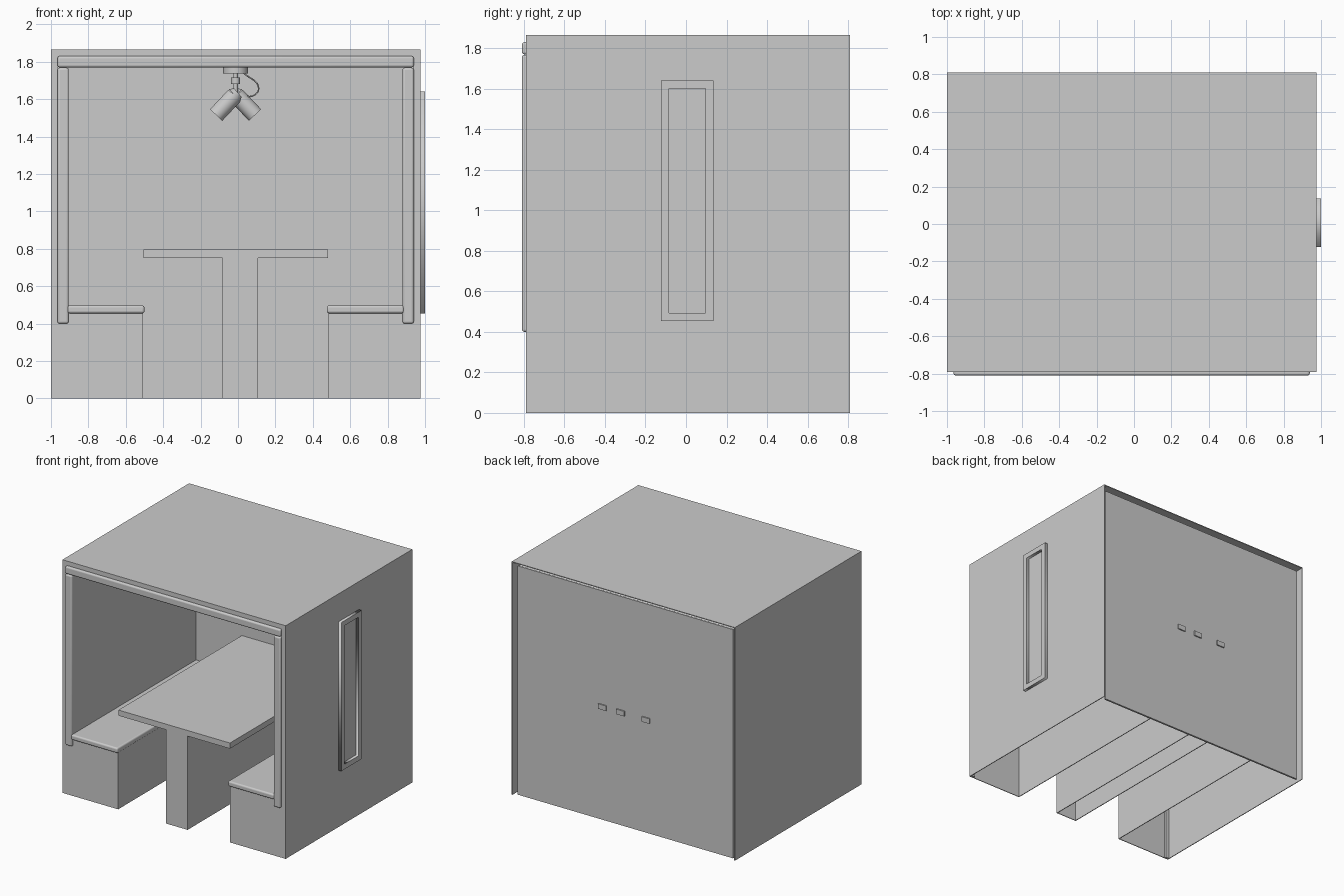
import bpy, bmesh, math
from mathutils import Vector

if "Cube" in bpy.data.objects:
    bpy.data.objects.remove(bpy.data.objects["Cube"])

CX = -0.0125                 # centre line of the booth
F, B, P = -0.79, 0.81, 0.77  # front, back edge of shell, inner face of back panel
T = 0.006                    # sheet thickness


def box(name, x, y, z, bevel=0.0):
    bm = bmesh.new()
    bmesh.ops.create_cube(bm, size=1)
    for v in bm.verts:
        v.co = [sum(r) / 2 + c * (r[1] - r[0]) for r, c in zip((x, y, z), v.co)]
    me = bpy.data.meshes.new(name)
    bm.to_mesh(me)
    bm.free()
    ob = bpy.data.objects.new(name, me)
    bpy.context.collection.objects.link(ob)
    if bevel:
        m = ob.modifiers.new("round", 'BEVEL')
        m.width, m.segments = bevel, 4
        smooth(ob)
    return ob


def smooth(ob):
    bpy.ops.object.select_all(action='DESELECT')
    ob.select_set(True)
    bpy.context.view_layer.objects.active = ob
    bpy.ops.object.shade_smooth_by_angle(angle=math.radians(35))


def sides(name, a, b, y, z, bevel=0.0):
    # matching left and right boxes, a and b measured outward from the centre line
    box("left_" + name, (CX - b, CX - a), y, z, bevel)
    box("right_" + name, (CX + a, CX + b), y, z, bevel)


def rod(name, p, q, r, r2=None, n=32):
    p, q = Vector(p), Vector(q)
    d = q - p
    bpy.ops.mesh.primitive_cone_add(vertices=n, radius1=r, radius2=r if r2 is None else r2,
                                    depth=d.length, location=(p + q) / 2,
                                    rotation=d.to_track_quat('Z', 'Y').to_euler())
    ob = bpy.context.object
    ob.name = name
    smooth(ob)
    return ob


def outline_solid(name, outer, inner, depth, place):
    # filled outline (with optional hole) extruded in local z, moved by place()
    cu = bpy.data.curves.new(name, 'CURVE')
    cu.dimensions, cu.fill_mode, cu.extrude = '2D', 'BOTH', depth / 2
    for pts in (outer, inner):
        if pts:
            s = cu.splines.new('POLY')
            s.points.add(len(pts) - 1)
            for sp, c in zip(s.points, pts):
                sp.co = (c[0], c[1], 0, 1)
            s.use_cyclic_u = True
    ob = bpy.data.objects.new(name, cu)
    bpy.context.collection.objects.link(ob)
    place(ob)
    return ob


# outer shell: thin sheets with flat front edges
sides("outer_wall", 0.9875 - T, 0.9875, (F, B), (0, 1.865))
box("roof", (-1, 0.975), (F, B), (1.865 - T, 1.865))
sides("front_edge", 0.95, 0.9875, (F, F + 0.02), (0, 1.865))
box("front_header", (-1, 0.975), (F, F + 0.02), (1.80, 1.865))

# back panel, slightly smaller than the shell
box("back_panel", (-0.965, 0.94), (P, P + 0.015), (0, 1.83))

# padded inner lining with rounded front edges
box("ceiling_panel", (-0.965, 0.94), (-0.81, P), (1.77, 1.83), 0.012)
sides("wall_panel", 0.8925, 0.9525, (-0.81, P), (0.40, 1.768), 0.012)

# seats on hollow bases
sides("seat", 0.488, 0.90, (-0.81, P), (0.455, 0.497), 0.012)
sides("seat_base_front", 0.495, 0.9875, (F, F + T), (0, 0.46))
sides("seat_base_side", 0.495, 0.495 + T, (F, P), (0, 0.46))

# table on a hollow full-depth pedestal
box("table_top", (-0.505, 0.482), (F, P), (0.75, 0.795))
box("table_leg_front", (-0.082, 0.107), (F, F + T), (0, 0.75))
box("table_leg_left", (-0.082, -0.082 + T), (F, P), (0, 0.75))
box("table_leg_right", (0.107 - T, 0.107), (F, P), (0, 0.75))


# window frame on the right wall
def rect(a, b, c, d):
    return [(a, c), (b, c), (b, d), (a, d)]


def on_right_wall(ob):
    ob.location = (0.987, 0, 0)
    ob.rotation_euler = (math.pi / 2, 0, math.pi / 2)


outline_solid("window_frame", rect(-0.123, 0.135, 0.453, 1.642),
              rect(-0.084, 0.096, 0.493, 1.602), 0.026, on_right_wall)

# sockets above the table, with housings showing on the back
for i, (x, w) in enumerate(((-0.198, 0.04), (0.027, 0.014), (0.187, 0.04))):
    r = min(w, 0.019)
    pts = []
    for k in range(16):
        a = 2 * math.pi * (k + 0.5) / 16
        c, s = math.cos(a), math.sin(a)
        pts.append((math.copysign(w - r, c) + r * c, 0.019 * s))

    def on_back(ob, x=x):
        ob.location = (x, P - 0.002, 0.903)
        ob.rotation_euler = (math.pi / 2, 0, 0)

    outline_solid(f"socket_{i}", pts, None, 0.006, on_back)
    box(f"socket_housing_{i}", (x - 0.035, x + 0.035), (P + 0.01, P + 0.025), (0.883, 0.923))

# ceiling lamp: plate, stem, two crossed spots and a cable
LX = -0.013
rod("lamp_plate", (LX, 0, 1.737), (LX, 0, 1.772), 0.066)
rod("lamp_stem", (LX, 0, 1.61), (LX, 0, 1.74), 0.012)
rod("lamp_collar", (LX, 0, 1.68), (LX, 0, 1.715), 0.024)
for s, name in ((-1, "left"), (1, "right")):
    y = 0.05 * s
    rod(name + "_spot_arm", (LX, 0, 1.635), (LX, y, 1.625), 0.01, n=16)
    rod(name + "_spot_cap", (LX - s * 0.012, y, 1.635), (LX + s * 0.005, y, 1.62), 0.03, 0.045)
    rod(name + "_spot", (LX + s * 0.005, y, 1.62), (LX + s * 0.104, y, 1.515), 0.045)

cable = bpy.data.curves.new("lamp_cable", 'CURVE')
cable.dimensions, cable.bevel_depth, cable.bevel_resolution = '3D', 0.004, 2
sp = cable.splines.new('BEZIER')
route = ((0.03, 0, 1.74), (0.11, 0.02, 1.66), (0.08, 0.03, 1.618), (0.0, 0.04, 1.63))
sp.bezier_points.add(len(route) - 1)
for bp, c in zip(sp.bezier_points, route):
    bp.co = c
    bp.handle_left_type = bp.handle_right_type = 'AUTO'
bpy.context.collection.objects.link(bpy.data.objects.new("lamp_cable", cable))
